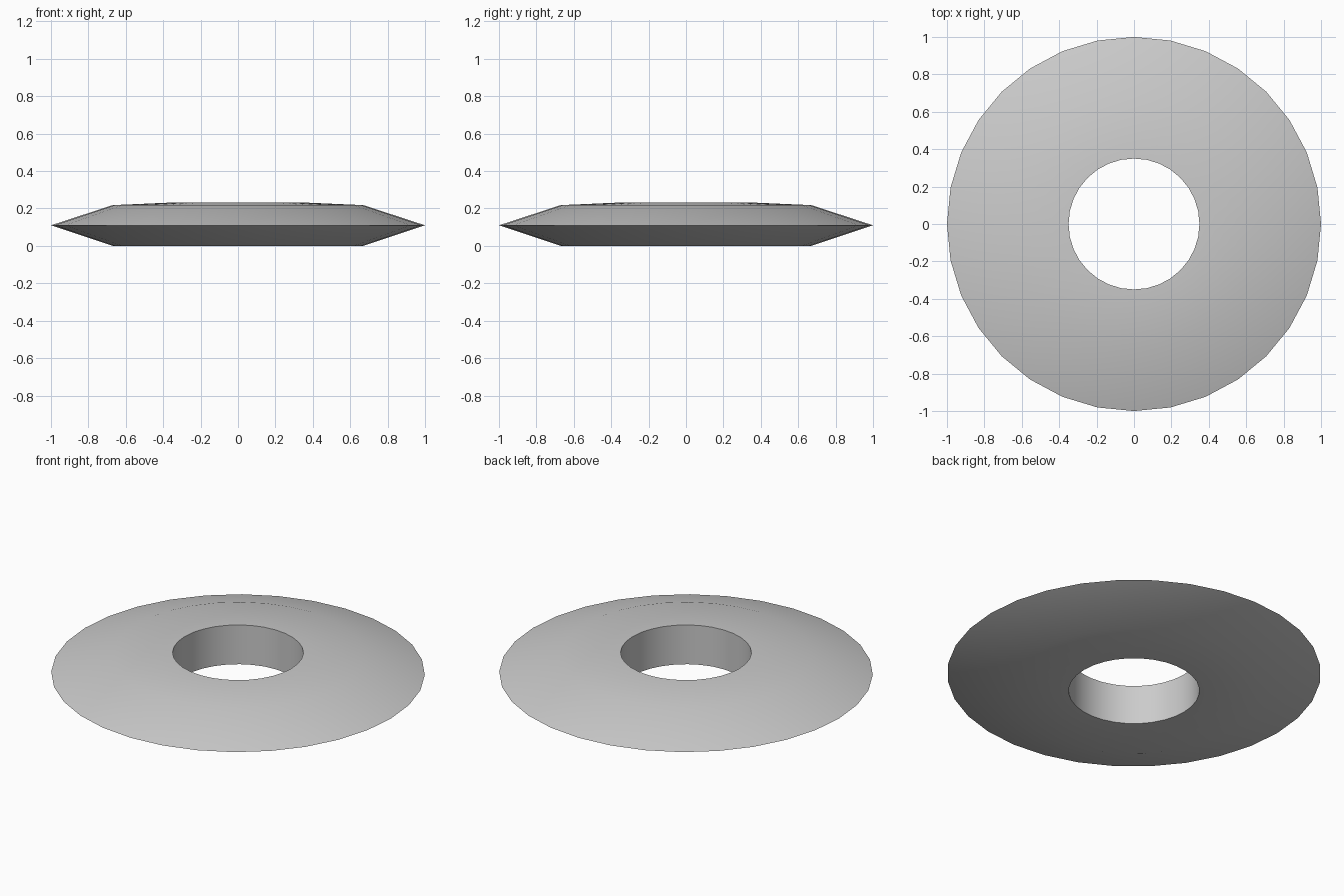
import bpy, bmesh
from math import cos, sin, tau, radians

if "Cube" in bpy.data.objects:
    bpy.data.objects.remove(bpy.data.objects["Cube"])

SEGMENTS = 32
# Ring cross-section as (radius, height)
PROFILE = [(0.35, 0.0), (0.67, 0.0), (1.0, 0.11), (0.67, 0.218), (0.35, 0.232)]


def lathe(name, profile, segments):
    """Revolve a closed profile around z."""
    bm = bmesh.new()
    rings = [[bm.verts.new((r * cos(tau * i / segments), r * sin(tau * i / segments), z))
              for r, z in profile] for i in range(segments)]
    n = len(profile)
    for i in range(segments):
        a, b = rings[i], rings[(i + 1) % segments]
        for j in range(n):
            k = (j + 1) % n
            bm.faces.new((a[j], b[j], b[k], a[k]))
    bmesh.ops.recalc_face_normals(bm, faces=bm.faces)
    mesh = bpy.data.meshes.new(name)
    bm.to_mesh(mesh)
    bm.free()
    obj = bpy.data.objects.new(name, mesh)
    bpy.context.collection.objects.link(obj)
    return obj


# Disc with a sharp outer rim and a straight central hole
ring = lathe("bevelled_ring", PROFILE, SEGMENTS)
bpy.context.view_layer.objects.active = ring
ring.select_set(True)
bpy.ops.object.shade_smooth_by_angle(angle=radians(30))
